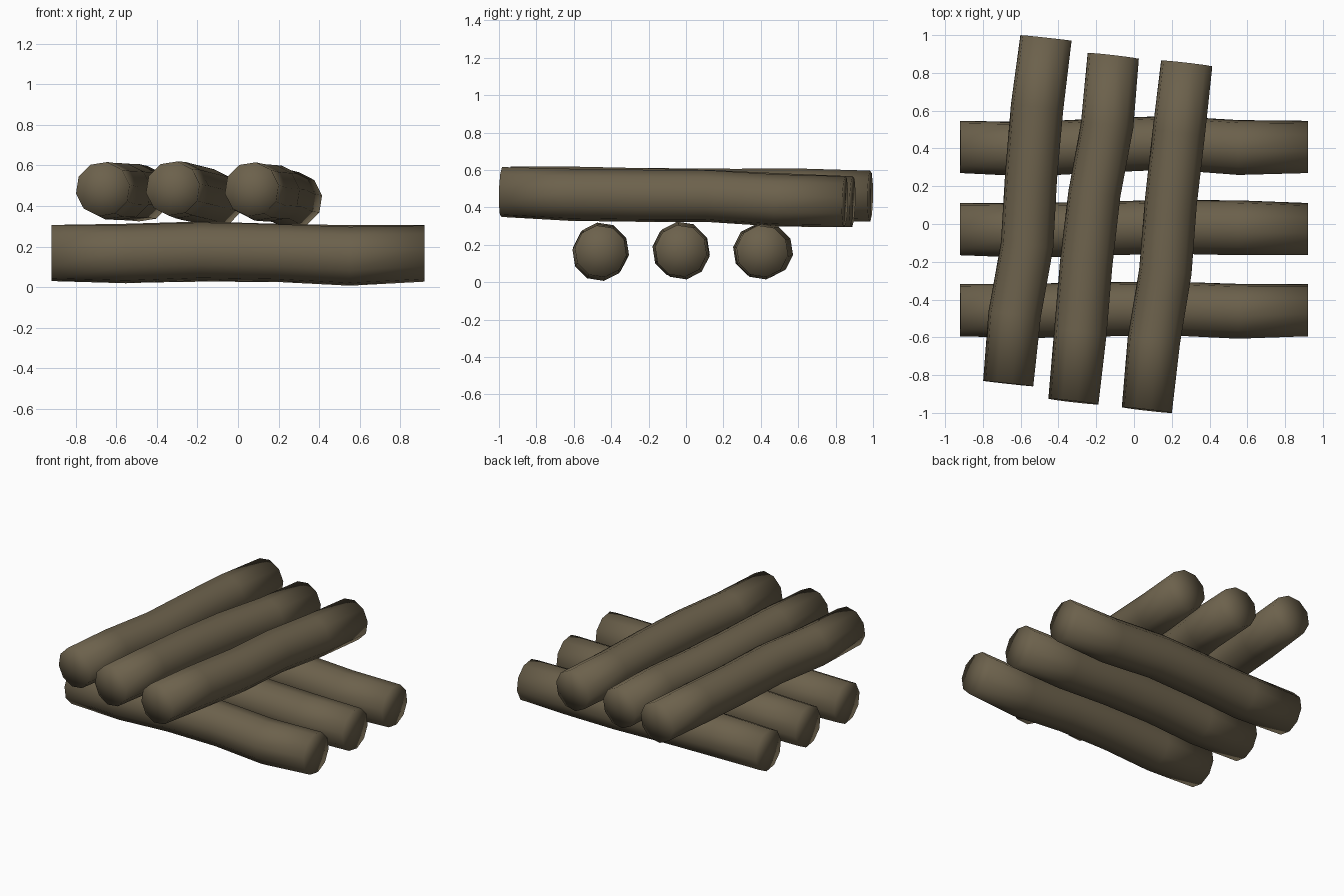
import bpy, bmesh, math
from mathutils import Vector

if "Cube" in bpy.data.objects:
    bpy.data.objects.remove(bpy.data.objects["Cube"])

SIDES = 10

bark = bpy.data.materials.new("bark brown")
bark.diffuse_color = (0.15, 0.12, 0.072, 1)
bark.use_nodes = True
bark.node_tree.nodes["Principled BSDF"].inputs["Base Color"].default_value = bark.diffuse_color


def log(name, centres, radii):
    """Crooked log: rings along a bent centre line, square-cut ends."""
    pts = [Vector(c) for c in centres]
    axis = (pts[-1] - pts[0]).normalized()
    side = axis.cross(Vector((0, 0, 1))).normalized()
    up = side.cross(axis)
    bm = bmesh.new()
    rings = []
    for p, r in zip(pts, radii):
        ring = []
        for i in range(SIDES):
            a = 2 * math.pi * (i + 0.25) / SIDES
            ring.append(bm.verts.new(p + r * (side * math.cos(a) + up * math.sin(a))))
        rings.append(ring)
    for a, b in zip(rings, rings[1:]):
        for i in range(SIDES):
            j = (i + 1) % SIDES
            bm.faces.new((a[i], a[j], b[j], b[i]))
    # end caps as fans, sharing normals with the bark
    for ring, p in ((rings[0], pts[0]), (rings[-1], pts[-1])):
        mid = bm.verts.new(p)
        for i in range(SIDES):
            bm.faces.new((ring[i], ring[(i + 1) % SIDES], mid))
    bmesh.ops.recalc_face_normals(bm, faces=bm.faces)
    for f in bm.faces:
        f.smooth = True
    me = bpy.data.meshes.new(name)
    bm.to_mesh(me)
    bm.free()
    me.materials.append(bark)
    bpy.context.collection.objects.link(bpy.data.objects.new(name, me))


# Lower layer: three logs along x (y and z of each ring)
lower = [
    ("lower_log_front", (-.456, -.46, -.452, -.447, -.462, -.456),
     (.168, .163, .175, .168, .152, .165)),
    ("lower_log_middle", (-.027, -.035, -.024, -.015, -.02, -.027),
     (.168, .168, .18, .17, .16, .167)),
    ("lower_log_back", (.408, .396, .415, .43, .405, .408),
     (.168, .165, .17, .168, .16, .165)),
]
for name, ys, zs in lower:
    xs = [-.92 + .368 * i for i in range(6)]
    log(name, list(zip(xs, ys, zs)), (.14, .146, .145, .144, .147, .14))

# Upper layer: three slanted logs, near end to far end (x and z of each ring)
upper = [
    ("upper_log_left", -.845, .985, (-.666, -.632, -.566, -.545, -.513, -.466),
     (.483, .473, .47, .468, .468, .46)),
    ("upper_log_middle", -.94, .89, (-.321, -.284, -.253, -.21, -.142, -.11),
     (.486, .478, .47, .46, .442, .43)),
    ("upper_log_right", -.985, .85, (.068, .105, .166, .195, .237, .279),
     (.482, .467, .462, .46, .437, .43)),
]
for name, y0, y1, xs, zs in upper:
    ys = [y0 + (y1 - y0) * i / 5 for i in range(6)]
    log(name, list(zip(xs, ys, zs)), (.135, .141, .141, .14, .141, .138))
